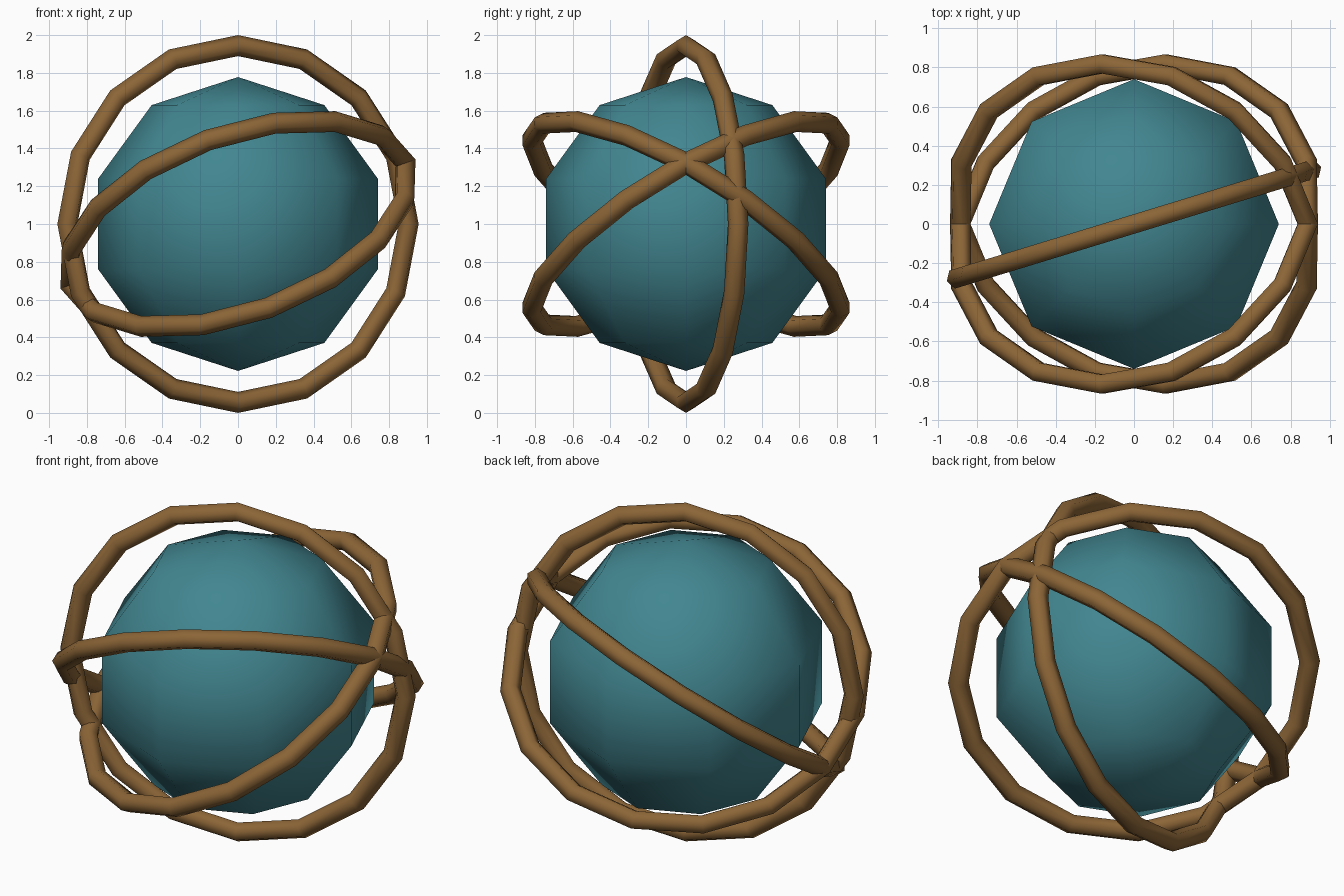
import bpy
from math import radians

cube = bpy.data.objects.get("Cube")
if cube:
    bpy.data.objects.remove(cube, do_unlink=True)


def make_material(name, rgb):
    mat = bpy.data.materials.new(name)
    mat.use_nodes = True
    color = (*rgb, 1.0)
    mat.diffuse_color = color
    mat.node_tree.nodes["Principled BSDF"].inputs["Base Color"].default_value = color
    return mat


def finish(name, mat):
    obj = bpy.context.object
    obj.name = name
    obj.data.materials.append(mat)
    bpy.ops.object.shade_smooth()


teal = make_material("teal", (0.054, 0.238, 0.28))
bronze = make_material("bronze_brown", (0.262, 0.131, 0.038))
CENTER = (0, 0, 1)

# Low-poly globe in the middle
bpy.ops.mesh.primitive_uv_sphere_add(
    segments=8, ring_count=5, radius=0.778, location=CENTER)
finish("globe", teal)

# Three slim rings around it: one upright, two tilted mirror-wise
rings = {
    "upright_ring": (90, 0, 17),
    "tilted_ring_front_low": (30, -20, 0),
    "tilted_ring_front_high": (-30, -20, 0),
}
for name, angles in rings.items():
    bpy.ops.mesh.primitive_torus_add(
        major_segments=16, minor_segments=6,
        major_radius=0.9444, minor_radius=0.0556,
        location=CENTER, rotation=[radians(a) for a in angles])
    finish(name, bronze)
